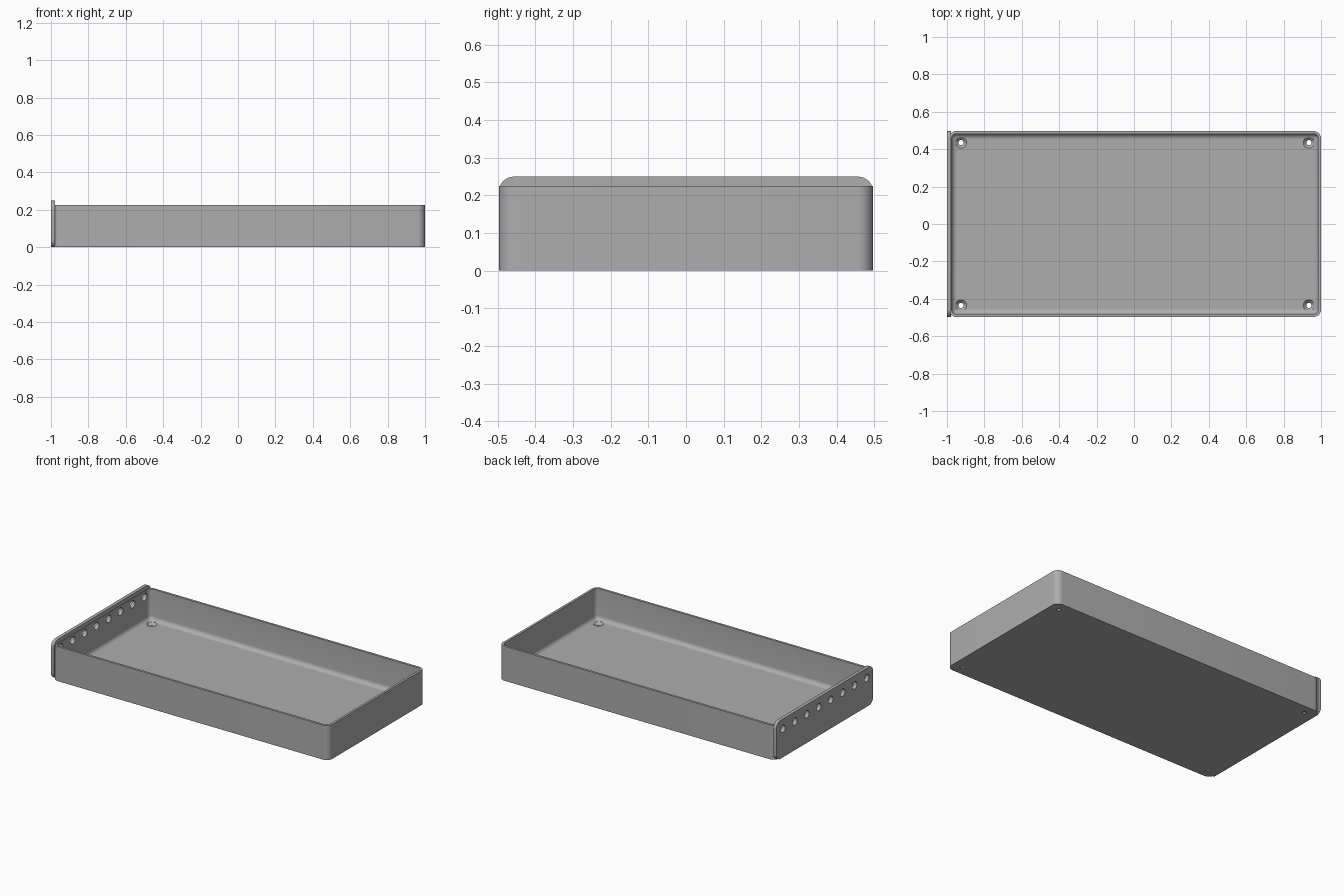
import bpy
import bmesh
from math import sin, cos, pi
from mathutils import Matrix

cube = bpy.data.objects.get("Cube")
if cube:
    bpy.data.objects.remove(cube, do_unlink=True)

grey = bpy.data.materials.new("plain grey")
grey.use_nodes = True
grey.diffuse_color = (0.42, 0.42, 0.42, 1)
grey.node_tree.nodes["Principled BSDF"].inputs["Base Color"].default_value = grey.diffuse_color


def rounded_ring(half_w, half_d, r, z, seg=8):
    """Points of a rounded rectangle, counter-clockwise."""
    pts = []
    for q, (sx, sy) in enumerate([(1, 1), (-1, 1), (-1, -1), (1, -1)]):
        for i in range(seg + 1):
            a = (q + i / seg) * pi / 2
            pts.append((sx * (half_w - r) + r * cos(a), sy * (half_d - r) + r * sin(a), z))
    return pts


def circle_ring(r, z, seg=32):
    return [(r * cos(2 * pi * i / seg), r * sin(2 * pi * i / seg), z) for i in range(seg)]


def loft(bm, rings, matrix=Matrix()):
    """Skin a stack of rings into a closed solid."""
    loops = [[bm.verts.new(matrix @ Matrix.Translation(p).translation) for p in ring] for ring in rings]
    n = len(loops[0])
    for lo, hi in zip(loops, loops[1:]):
        for i in range(n):
            j = (i + 1) % n
            bm.faces.new((lo[i], lo[j], hi[j], hi[i]))
    bm.faces.new(loops[0][::-1])
    bm.faces.new(loops[-1])


def make_object(name, bm):
    bmesh.ops.recalc_face_normals(bm, faces=bm.faces)
    mesh = bpy.data.meshes.new(name)
    bm.to_mesh(mesh)
    bm.free()
    mesh.materials.append(grey)
    obj = bpy.data.objects.new(name, mesh)
    bpy.context.collection.objects.link(obj)
    return obj


def cut(obj, cutter):
    mod = obj.modifiers.new("holes", "BOOLEAN")
    mod.operation = "DIFFERENCE"
    mod.solver = "EXACT"
    mod.object = cutter
    bpy.ops.object.select_all(action="DESELECT")
    bpy.context.view_layer.objects.active = obj
    obj.select_set(True)
    bpy.ops.object.modifier_apply(modifier=mod.name)


# Main dimensions
X_MID, HALF_W, HALF_D = 0.005, 0.995, 0.497
HEIGHT, WALL, FLOOR, CORNER, FILLET = 0.225, 0.015, 0.022, 0.04, 0.028

# Open tray: outer wall, rim, inner wall, filleted floor edge
rings = [rounded_ring(HALF_W, HALF_D, CORNER, z) for z in (0, HEIGHT)]
rings.append(rounded_ring(HALF_W - WALL, HALF_D - WALL, CORNER - WALL, HEIGHT))
for i in range(7):
    a = i / 6 * pi / 2
    step = FILLET * (1 - cos(a))
    inset = WALL + step
    rings.append(rounded_ring(HALF_W - inset, HALF_D - inset, max(CORNER - inset, 0.003),
                              FLOOR + FILLET * (1 - sin(a))))
bm = bmesh.new()
loft(bm, rings, Matrix.Translation((X_MID, 0, 0)))
tray = make_object("tray", bm)

# End plate: upright rounded slab on the -x end
bm = bmesh.new()
upright = Matrix(((0, 0, 1, 0), (1, 0, 0, 0), (0, 1, 0, 0.125), (0, 0, 0, 1)))
loft(bm, [rounded_ring(HALF_D, 0.125, CORNER, x) for x in (-1, -0.978)], upright)
plate = make_object("end_plate", bm)

# Cutters: countersunk screw holes and a row of round holes
bm = bmesh.new()
for sx in (-1, 1):
    for sy in (-1, 1):
        spot = Matrix.Translation((X_MID + sx * (HALF_W - 0.065), sy * 0.435, 0))
        loft(bm, [circle_ring(0.014, -0.05), circle_ring(0.014, 0.006),
                  circle_ring(0.03, FLOOR), circle_ring(0.03, 0.08)], spot)
for i in range(8):
    spot = Matrix.Translation((0, (i - 3.5) * 0.123, 0.187 - 0.125)) @ upright
    loft(bm, [circle_ring(0.024, x) for x in (-1.05, -0.93)], spot)
cutter = make_object("hole_cutter", bm)

for obj in (tray, plate):
    cut(obj, cutter)
    bpy.ops.object.shade_smooth_by_angle(angle=pi / 6)
bpy.data.objects.remove(cutter, do_unlink=True)
